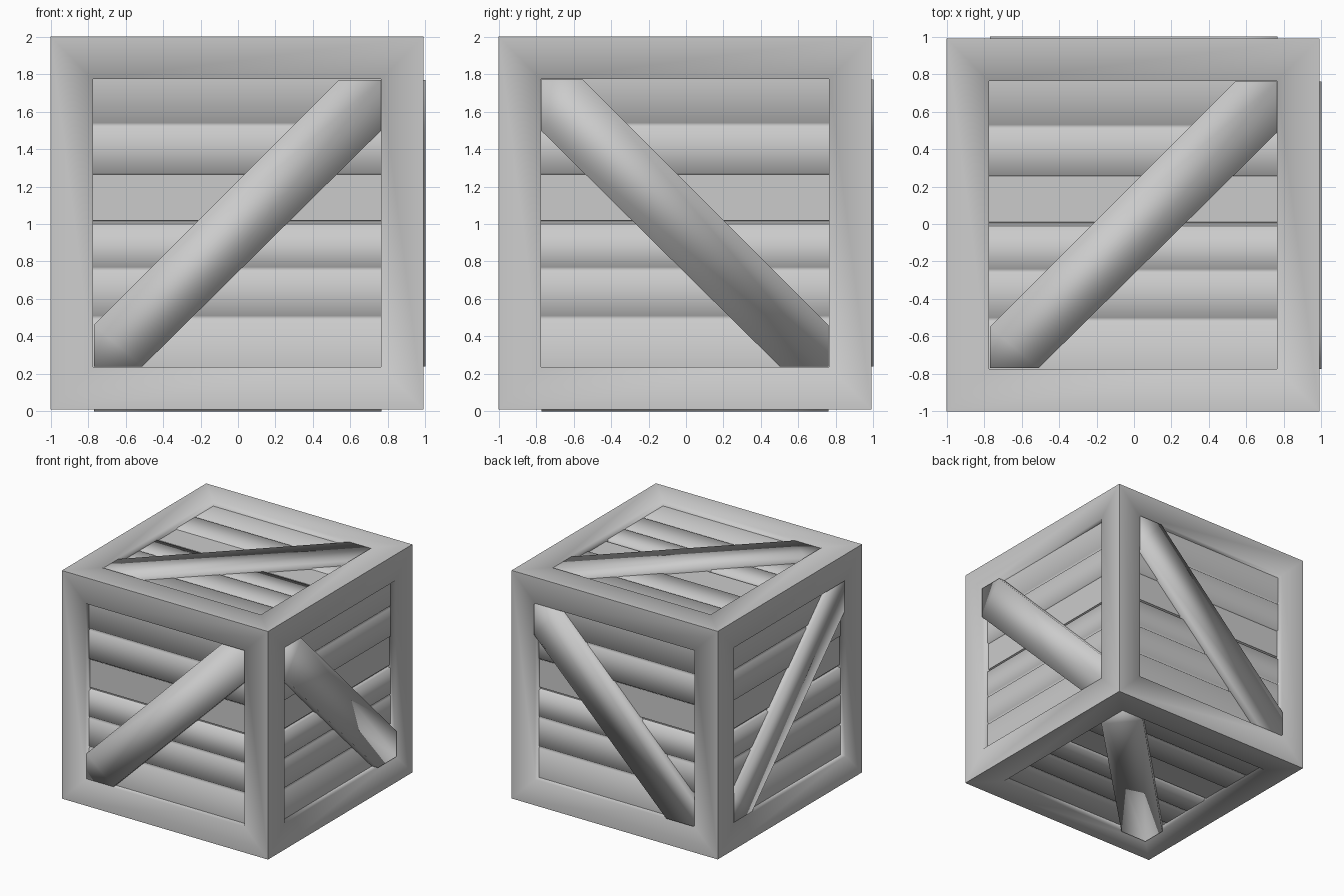
import bpy
from mathutils import Vector

if "Cube" in bpy.data.objects:
    bpy.data.objects.remove(bpy.data.objects["Cube"])

CENTRE = Vector((-0.005, -0.005, 1.005))
HALF = 0.995      # outer half size of the frame
OPEN = 0.768      # half size of each opening
X, Y, Z = Vector((1, 0, 0)), Vector((0, 1, 0)), Vector((0, 0, 1))

# name, across, up, outward, mirrored brace, brace height
SIDES = [
    ("front", X, Z, -Y, False, 0.985),
    ("right", Y, Z, X, True, 1.005),
    ("back", -X, Z, Y, True, 1.005),
    ("left", -Y, Z, -X, False, 0.985),
    ("top", X, Y, Z, False, 0.985),
    ("bottom", -X, Y, -Z, True, 1.005),
]


def build(name, side, pts, faces):
    """Make a smooth mesh from (across, up, outward) points on one side."""
    _, u, v, n, _, _ = side
    mesh = bpy.data.meshes.new(name)
    mesh.from_pydata([CENTRE + u * a + v * b + n * c for a, b, c in pts], [], faces)
    mesh.shade_smooth()
    obj = bpy.data.objects.new(name, mesh)
    bpy.context.collection.objects.link(obj)


def square(r, h):
    return [(-r, -r, h), (r, -r, h), (r, r, h), (-r, r, h)]


def sheet(name, side, profile):
    """Sweep an (up, outward) profile, listed top to bottom, across the opening."""
    pts = [(a, b, c) for b, c in profile for a in (-OPEN, OPEN)]
    faces = [(2 * i, 2 * i + 2, 2 * i + 3, 2 * i + 1) for i in range(len(profile) - 1)]
    build(name, side, pts, faces)


BRACE = [(-.765, -.765), (-.505, -.765), (.77, .495), (.77, .765), (.545, .765), (-.765, -.545)]
UPPER = [(.768, .945), (.535, .945), (.525, .933), (.515, .945), (.268, .945), (.256, .925)]
MIDDLE = [(.26, .935), (.015, .935)]
SLOT = [(.015, .935), (.013, .915), (-.005, .915)]
LOWER = [(-.005, .915), (-.01, .945), (-.235, .945), (-.245, .933), (-.255, .945),
         (-.495, .945), (-.505, .933), (-.515, .945), (-.768, .945)]

for side in SIDES:
    name, mirrored, height = side[0], side[4], side[5]

    # square frame with inner walls around the opening
    pts = square(HALF, HALF) + square(OPEN, HALF) + square(OPEN, 0.91)
    faces = []
    for ring in (0, 4):
        for i in range(4):
            j = (i + 1) % 4
            faces.append((ring + i, ring + j, ring + 4 + j, ring + 4 + i))
    build(name + "_frame", side, pts, faces)

    # recessed planks
    sheet(name + "_upper_planks", side, UPPER)
    sheet(name + "_middle_plank", side, MIDDLE)
    sheet(name + "_plank_gap", side, SLOT)
    sheet(name + "_lower_planks", side, LOWER)

    # diagonal brace
    outline = [(-a, b) for a, b in reversed(BRACE)] if mirrored else BRACE
    k = len(outline)
    pts = [(a, b, height) for a, b in outline] + [(a, b, 0.925) for a, b in outline]
    faces = [tuple(range(k))]
    faces += [(i, i + k, (i + 1) % k + k, (i + 1) % k) for i in range(k)]
    build(name + "_brace", side, pts, faces)
